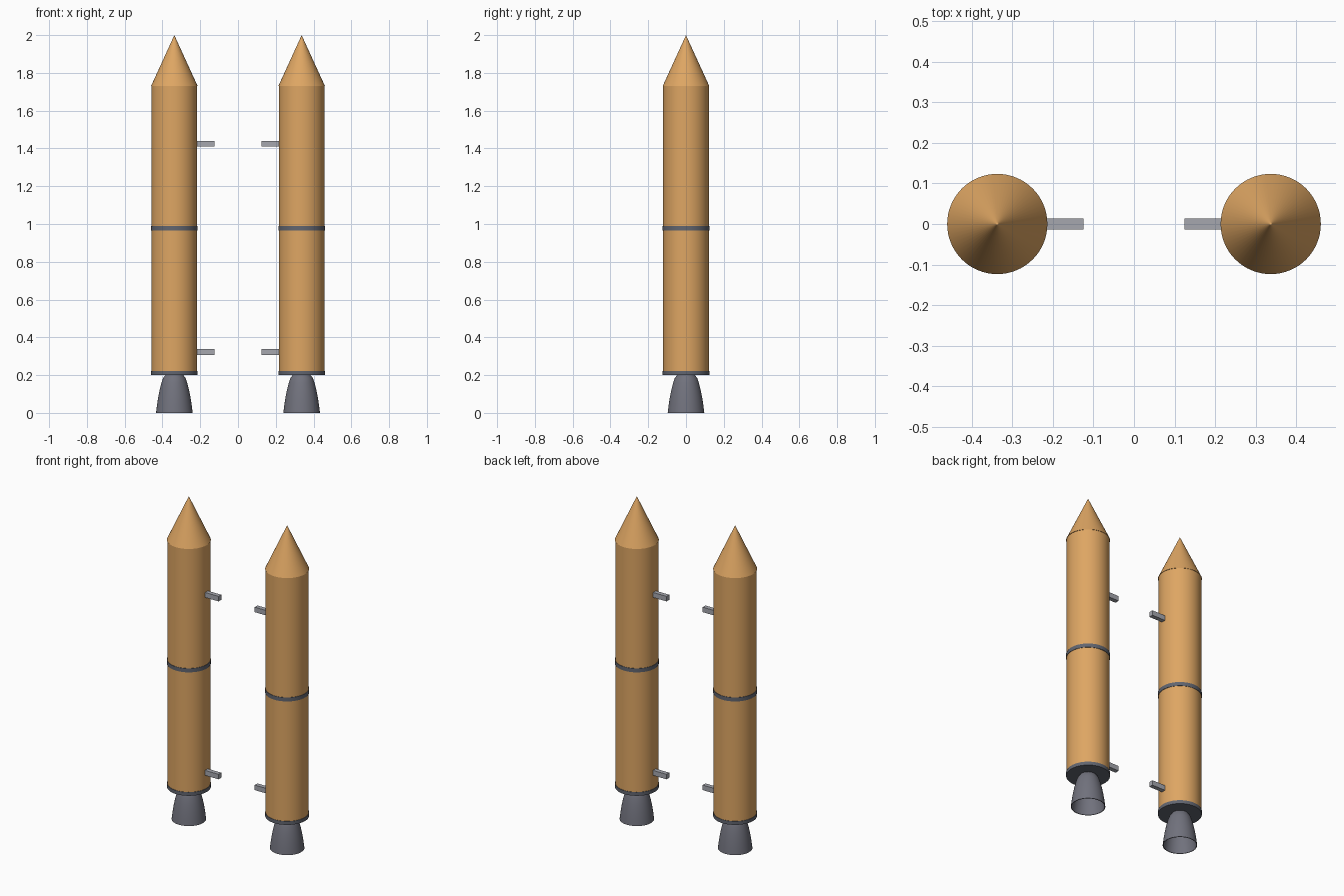
import bpy
import bmesh
import math
from mathutils import Matrix, Vector

cube = bpy.data.objects.get("Cube")
if cube:
    bpy.data.objects.remove(cube, do_unlink=True)

SPACING = 0.337      # distance of each booster axis from the centre
BODY_R = 0.121
BAND_R = 0.1235
SEGMENTS = 64


def make_material(name, rgb):
    mat = bpy.data.materials.new(name)
    mat.use_nodes = True
    mat.diffuse_color = (*rgb, 1)
    mat.node_tree.nodes["Principled BSDF"].inputs["Base Color"].default_value = (*rgb, 1)
    return mat


orange = make_material("tank orange", (0.73, 0.38, 0.125))
dark_grey = make_material("band grey", (0.12, 0.13, 0.16))
nozzle_grey = make_material("nozzle grey", (0.165, 0.168, 0.205))
light_grey = make_material("strut grey", (0.38, 0.39, 0.43))


def finish(name, bm, mat):
    bmesh.ops.recalc_face_normals(bm, faces=bm.faces)
    mesh = bpy.data.meshes.new(name)
    bm.to_mesh(mesh)
    bm.free()
    mesh.materials.append(mat)
    obj = bpy.data.objects.new(name, mesh)
    bpy.context.collection.objects.link(obj)
    return obj


def lathe(name, profile, x, mat, closed=False):
    """Revolve (radius, height) points about a vertical axis at x."""
    bm = bmesh.new()
    verts = [bm.verts.new((r, 0, z)) for r, z in profile]
    pairs = list(zip(verts, verts[1:]))
    if closed:
        pairs.append((verts[-1], verts[0]))
    edges = [bm.edges.new(p) for p in pairs]
    bmesh.ops.spin(bm, geom=verts + edges, cent=(0, 0, 0), axis=(0, 0, 1),
                   angle=math.tau, steps=SEGMENTS)
    bmesh.ops.remove_doubles(bm, verts=bm.verts, dist=0.00005)
    bmesh.ops.translate(bm, verts=bm.verts, vec=(x, 0, 0))
    obj = finish(name, bm, mat)
    bpy.ops.object.select_all(action="DESELECT")
    obj.select_set(True)
    bpy.context.view_layer.objects.active = obj
    bpy.ops.object.shade_smooth_by_angle(angle=math.radians(20))
    obj.select_set(False)
    return obj


def box(name, centre, size, mat):
    bm = bmesh.new()
    bmesh.ops.create_cube(bm, size=1, matrix=Matrix.Translation(Vector(centre))
                          @ Matrix.Diagonal((*size, 1)))
    return finish(name, bm, mat)


# Bell curve from exit rim to throat
bell = [(0.097, 0), (0.092, 0.04), (0.086, 0.08), (0.078, 0.12),
        (0.068, 0.16), (0.059, 0.185), (0.046, 0.202)]
bell_wall = bell + [(r - 0.004, z) for r, z in reversed(bell)]

for side, sign in (("left", 1), ("right", -1)):
    x = sign * SPACING

    # Tank and pointed nose
    lathe(f"{side}_tank", [(0, 0.205), (BODY_R, 0.205), (BODY_R, 1.73), (0, 1.73)], x, orange)
    lathe(f"{side}_nose_cone", [(0, 1.73), (BAND_R, 1.73), (0.004, 1.991), (0, 2)], x, orange)

    # Base plate and middle band
    lathe(f"{side}_base_plate", [(0, 0.2), (BAND_R, 0.2), (BAND_R, 0.222), (0, 0.222)],
          x, dark_grey)
    lathe(f"{side}_middle_band", [(BODY_R - 0.005, 0.965), (BAND_R, 0.965),
                                  (BAND_R, 0.989), (BODY_R - 0.005, 0.989)],
          x, dark_grey, closed=True)

    # Hollow engine bell
    lathe(f"{side}_nozzle", bell_wall, x, nozzle_grey, closed=True)

    # Inward attachment struts
    for level, z in (("lower", 0.322), ("upper", 1.425)):
        box(f"{side}_{level}_strut", (sign * 0.174, 0, z), (0.1, 0.027, 0.031), light_grey)
